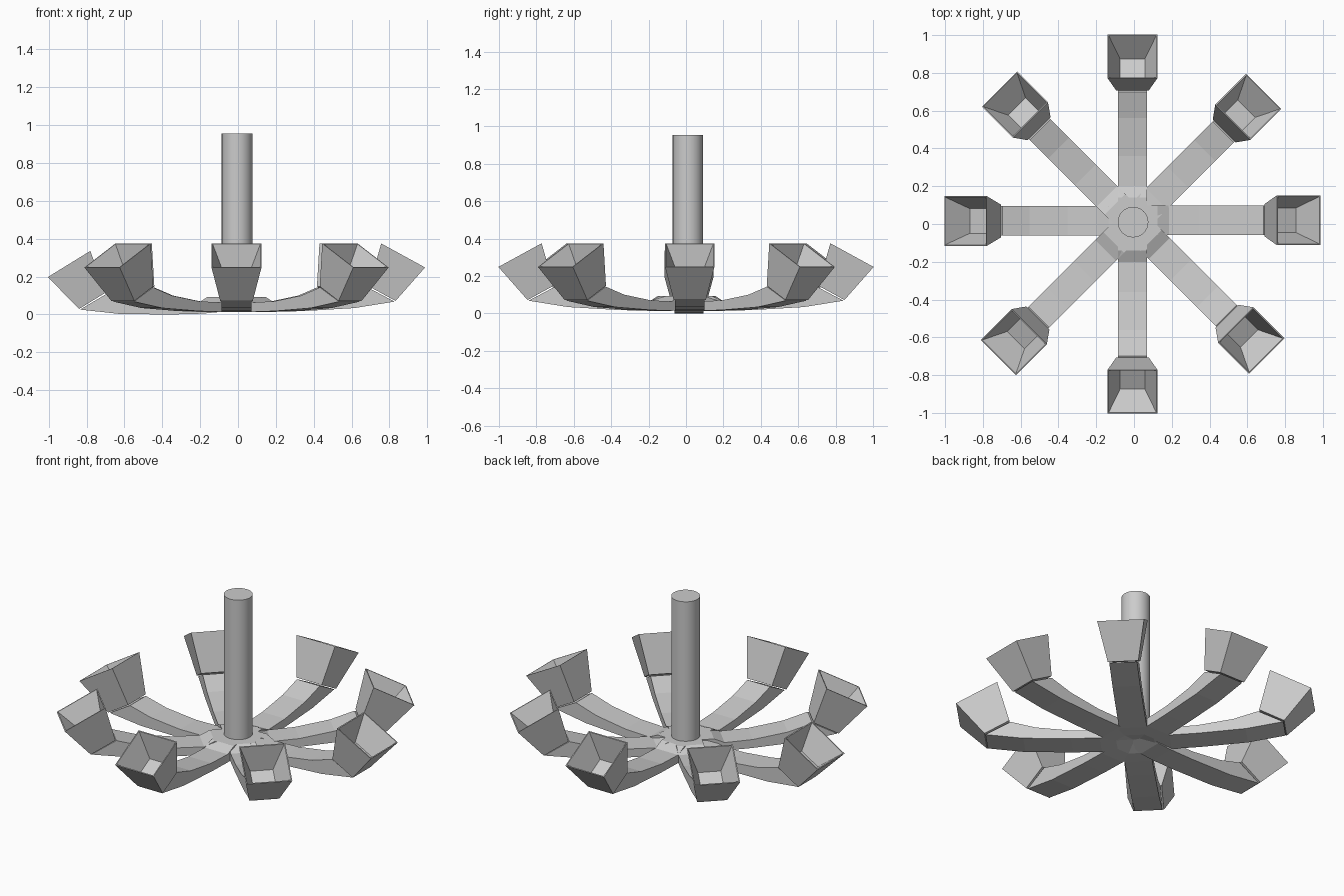
import bpy, bmesh, math
from mathutils import Matrix, Vector

if "Cube" in bpy.data.objects:
    bpy.data.objects.remove(bpy.data.objects["Cube"])

metal = bpy.data.materials.new("light_grey_metal")
metal.diffuse_color = (0.6, 0.6, 0.6, 1)
metal.use_nodes = True
metal.node_tree.nodes["Principled BSDF"].inputs["Base Color"].default_value = metal.diffuse_color


def finish(name, bm):
    bmesh.ops.recalc_face_normals(bm, faces=bm.faces)
    me = bpy.data.meshes.new(name)
    bm.to_mesh(me)
    bm.free()
    me.materials.append(metal)
    ob = bpy.data.objects.new(name, me)
    bpy.context.collection.objects.link(ob)
    return ob


def loft(bm, rings):
    """Skin a list of four-cornered rings and cap both ends."""
    rows = [[bm.verts.new(p) for p in ring] for ring in rings]
    for a, b in zip(rows, rows[1:]):
        for i in range(4):
            j = (i + 1) % 4
            bm.faces.new((a[i], a[j], b[j], b[i]))
    bm.faces.new(rows[0])
    bm.faces.new(rows[-1])


# Arm side outline: (radius, height) along the bottom and the top
BOTTOM = [(0.0, 0.045), (0.10, 0.018), (0.19, 0.014), (0.35, 0.018), (0.62, 0.034), (0.832, 0.068)]
TOP = [(0.0, 0.092), (0.13, 0.092), (0.19, 0.064), (0.35, 0.07), (0.55, 0.10), (0.69, 0.143)]


def make_arm(name, matrix):
    bm = bmesh.new()
    w = 0.078
    loft(bm, [[(b[0], -w, b[1]), (b[0], w, b[1]), (t[0], w, t[1]), (t[0], -w, t[1])]
              for b, t in zip(BOTTOM, TOP)])
    bm.transform(matrix)
    finish(name, bm)


# Cup: tilted flared square holder with a sharp rim and a tapered hollow
def make_cup(name, matrix):
    bm = bmesh.new()
    base = Vector((0.767, 0, 0.11))
    axis = Vector((0.48, 0, 0.877))
    out = Vector((0.877, 0, -0.48))
    side = Vector((0, 1, 0))

    def ring(height, half_out, half_side):
        c = base + axis * height
        return [c + out * half_out * a + side * half_side * b
                for a, b in ((-1, -1), (1, -1), (1, 1), (-1, 1))]

    loft(bm, [ring(0, 0.08, 0.086), ring(0.23, 0.132, 0.132),
              ring(0.23, 0.126, 0.126), ring(0.08, 0.065, 0.065)])
    bm.transform(matrix)
    finish(name, bm)


# Eight arms, slightly uneven in placement; the left one droops
OFFSETS = [(-0.005, 0.02), (-0.015, 0.0), (-0.008, 0.01), (-0.01, 0.012),
           (0.0, 0.016), (-0.016, -0.005), (-0.008, -0.01), (0.0, 0.004)]
for k, (ox, oy) in enumerate(OFFSETS):
    droop = math.radians(2.9) if k == 4 else 0
    m = (Matrix.Translation((ox, oy, 0))
         @ Matrix.Rotation(k * math.pi / 4, 4, 'Z')
         @ Matrix.Rotation(droop, 4, 'Y'))
    make_arm(f"arm_{k + 1}", m)
    make_cup(f"cup_{k + 1}", m)

# Central pole
bm = bmesh.new()
bmesh.ops.create_cone(bm, cap_ends=True, segments=32, radius1=0.081, radius2=0.081, depth=0.905,
                      matrix=Matrix.Translation((-0.005, 0.01, 0.05 + 0.905 / 2)))
pole = finish("pole", bm)
bpy.context.view_layer.objects.active = pole
pole.select_set(True)
bpy.ops.object.shade_smooth_by_angle(angle=math.radians(30))
